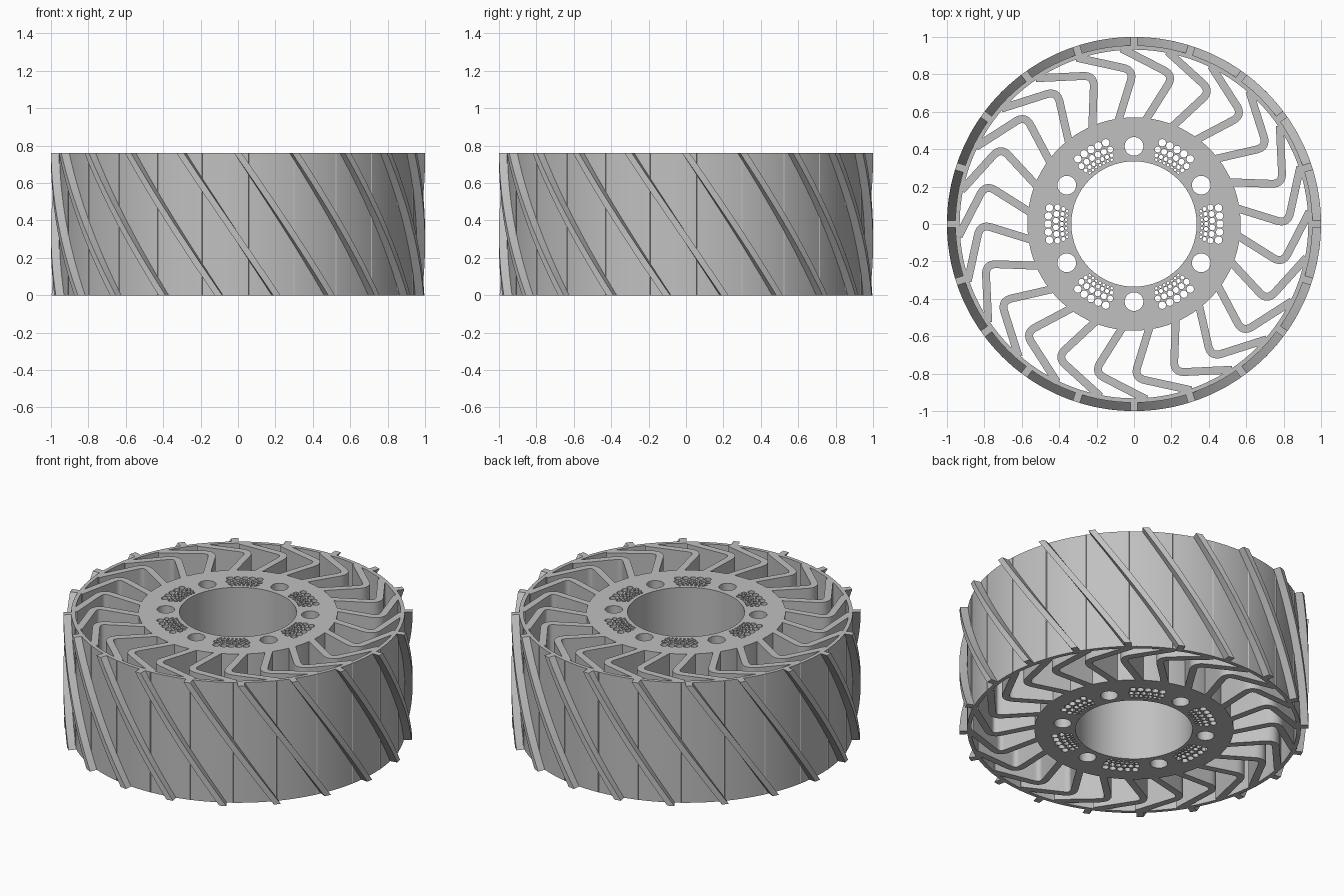
import bpy, bmesh
from math import radians, cos, sin, pi
from mathutils import Vector, Matrix

if "Cube" in bpy.data.objects:
    bpy.data.objects.remove(bpy.data.objects["Cube"], do_unlink=True)

HEIGHT = 0.76
grey = bpy.data.materials.new("light grey")
grey.use_nodes = True
COLOUR = (0.53, 0.53, 0.53, 1)
grey.diffuse_color = COLOUR
grey.node_tree.nodes["Principled BSDF"].inputs["Base Color"].default_value = COLOUR


def polar(r, deg):
    return Vector((r * cos(radians(deg)), r * sin(radians(deg))))


def circle(r, n, centre=Vector((0, 0))):
    return [centre + polar(r, 360 * i / n) for i in range(n)]


def finish(ob):
    bpy.ops.object.select_all(action='DESELECT')
    ob.select_set(True)
    bpy.context.view_layer.objects.active = ob
    if ob.type == 'CURVE':
        bpy.ops.object.convert(target='MESH')
    ob = bpy.context.object
    ob.data.materials.clear()
    ob.data.materials.append(grey)
    bpy.ops.object.shade_smooth_by_angle(angle=radians(30))


def extrude_outlines(name, loops):
    """Fill closed outlines (inner ones become holes) over the full height."""
    cu = bpy.data.curves.new(name, 'CURVE')
    cu.dimensions = '2D'
    cu.fill_mode = 'BOTH'
    cu.extrude = HEIGHT / 2
    for loop in loops:
        sp = cu.splines.new('POLY')
        sp.points.add(len(loop) - 1)
        for p, co in zip(sp.points, loop):
            p.co = (co.x, co.y, 0, 1)
        sp.use_cyclic_u = True
    ob = bpy.data.objects.new(name, cu)
    bpy.context.collection.objects.link(ob)
    ob.data.transform(Matrix.Translation((0, 0, HEIGHT / 2)))
    finish(ob)


# Hub with bolt holes and clusters of graded small holes
hub = [circle(0.57, 96), circle(0.335, 96)]
for k in range(6):
    hub.append(circle(0.05, 28, polar(0.415, 30 + 60 * k)))
    for r, size, count, step in ((0.46, 0.02, 5, 5.4), (0.418, 0.016, 6, 4.9),
                                 (0.386, 0.011, 7, 4.0), (0.363, 0.007, 7, 3.6)):
        for i in range(count):
            hub.append(circle(size, 12, polar(r, 60 * k + step * (i - (count - 1) / 2))))
extrude_outlines("hub", hub)

# Thin outer rim
extrude_outlines("rim", [circle(0.955, 120), circle(0.932, 120)])


def spoke_outline(angle, width=0.042, bend=0.06):
    """Bent spoke: hub to rounded elbow, then back to the rim."""
    start, elbow, end = polar(0.55, angle + 9), polar(0.822, angle), polar(0.94, angle + 19)
    a = elbow + (start - elbow).normalized() * bend
    b = elbow + (end - elbow).normalized() * bend
    path = [start]
    for i in range(9):
        t = i / 8
        path.append(a * (1 - t) ** 2 + elbow * 2 * t * (1 - t) + b * t * t)
    path.append(end)
    left, right = [], []
    for i, p in enumerate(path):
        d = (path[min(i + 1, len(path) - 1)] - path[max(i - 1, 0)]).normalized()
        if i == 1:
            d = (a - start).normalized()
        elif i == len(path) - 2:
            d = (end - b).normalized()
        n = Vector((-d.y, d.x)) * width / 2
        left.append(p + n)
        right.append(p - n)
    return left + right[::-1]


extrude_outlines("spokes", [spoke_outline(15 * k) for k in range(24)])

# Helical tread ribs around the rim
bm = bmesh.new()
LAYERS, TWIST, HALF = 16, 30, 1.15
for k in range(20):
    rings = []
    for j in range(LAYERS + 1):
        t = j / LAYERS
        mid = 18 * k + TWIST * (1 - t)
        ring = []
        for r, side in ((0.945, -1), (1.0, -1), (1.0, 1), (0.945, 1)):
            p = polar(r, mid + side * HALF)
            ring.append(bm.verts.new((p.x, p.y, HEIGHT * t)))
        rings.append(ring)
    bm.faces.new(rings[0])
    bm.faces.new(rings[-1])
    for lo, hi in zip(rings, rings[1:]):
        for i in range(4):
            n = (i + 1) % 4
            bm.faces.new((lo[i], lo[n], hi[n], hi[i]))
bmesh.ops.recalc_face_normals(bm, faces=bm.faces)
me = bpy.data.meshes.new("tread_ribs")
bm.to_mesh(me)
bm.free()
ribs = bpy.data.objects.new("tread_ribs", me)
bpy.context.collection.objects.link(ribs)
finish(ribs)
